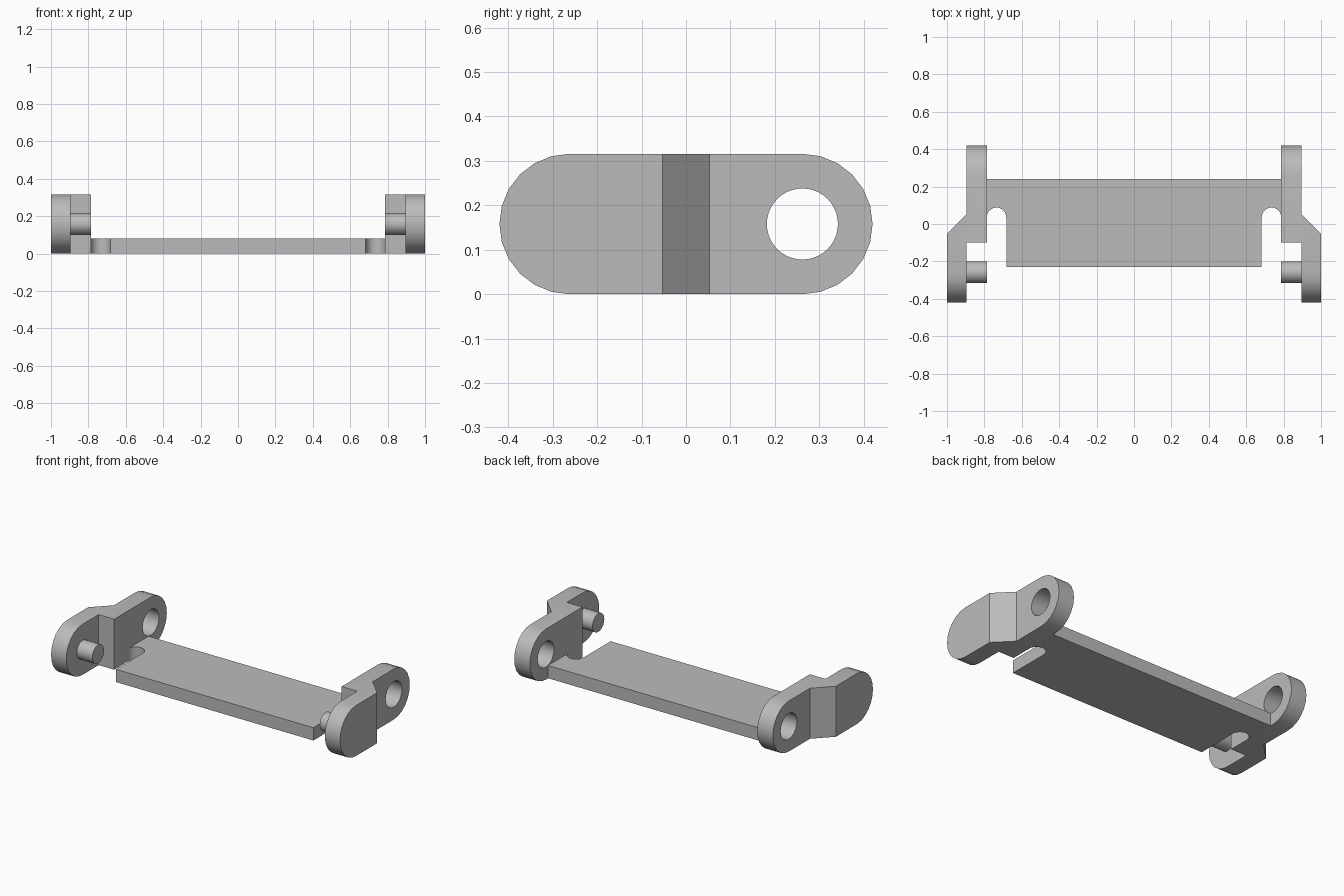
import bpy, bmesh
from math import pi, sin, cos, radians
from mathutils import Matrix

if "Cube" in bpy.data.objects:
    bpy.data.objects.remove(bpy.data.objects["Cube"])

grey = bpy.data.materials.new("plain grey")
grey.use_nodes = True
colour = (0.5, 0.5, 0.5, 1)
grey.diffuse_color = colour
grey.node_tree.nodes["Principled BSDF"].inputs["Base Color"].default_value = colour

RADIUS = 0.158      # rounded end of each side arm, also its half height
PIVOT = 0.262       # distance of hole and pin from the middle
INNER, MID, OUTER = 0.787, 0.895, 1.0


def arc(cx, cy, r, start, end, steps):
    """Points along a circular arc, angles in degrees."""
    angles = [radians(start + (end - start) * i / steps) for i in range(steps + 1)]
    return [(cx + r * cos(a), cy + r * sin(a)) for a in angles]


def prism(name, outline, low, high, axis="Z"):
    """Extrude a 2D outline along z, or a (y, z) outline along x."""
    bm = bmesh.new()
    place = (lambda u, v: (u, v, low)) if axis == "Z" else (lambda u, v: (low, u, v))
    shift = (0, 0, high - low) if axis == "Z" else (high - low, 0, 0)
    face = bm.faces.new([bm.verts.new(place(u, v)) for u, v in outline])
    top = bmesh.ops.extrude_face_region(bm, geom=[face])["geom"]
    bmesh.ops.translate(bm, vec=shift, verts=[g for g in top if isinstance(g, bmesh.types.BMVert)])
    bmesh.ops.recalc_face_normals(bm, faces=bm.faces)
    mesh = bpy.data.meshes.new(name)
    bm.to_mesh(mesh)
    bm.free()
    mesh.materials.append(grey)
    obj = bpy.data.objects.new(name, mesh)
    bpy.context.collection.objects.link(obj)
    return obj


def activate(obj):
    bpy.ops.object.select_all(action="DESELECT")
    obj.select_set(True)
    bpy.context.view_layer.objects.active = obj


def cut(obj, tool, operation):
    """Apply a boolean and throw the tool away."""
    activate(obj)
    mod = obj.modifiers.new("cut", "BOOLEAN")
    mod.object, mod.operation, mod.solver = tool, operation, "EXACT"
    bpy.ops.object.modifier_apply(modifier=mod.name)
    bpy.data.objects.remove(tool)


def finish(obj):
    activate(obj)
    bpy.ops.object.shade_smooth_by_angle(angle=radians(30))


def mirrored(obj, name):
    copy = obj.copy()
    copy.data = obj.data.copy()
    copy.name = name
    copy.data.transform(Matrix.Scale(-1, 4, (1, 0, 0)))
    copy.data.flip_normals()
    bpy.context.collection.objects.link(copy)
    finish(copy)


# Cranked side arm: plan outline trimmed to a rounded side outline
plan = [(INNER, 0.5), (INNER, -0.1), (MID, -0.1), (MID, -0.5),
        (OUTER, -0.5), (OUTER, -0.053), (MID, 0.053), (MID, 0.5)]
arm = prism("left_side_arm", plan, -0.1, 0.5)
rounded = arc(PIVOT, RADIUS, RADIUS, -90, 90, 12) + arc(-PIVOT, RADIUS, RADIUS, 90, 270, 12)
cut(arm, prism("side_trim", rounded, 0.6, 1.2, "X"), "INTERSECT")

# Pivot hole through the back of the arm
hole = arc(PIVOT, RADIUS, 0.08, 0, 360, 40)[:-1]
cut(arm, prism("hole_cutter", hole, 0.6, 1.2, "X"), "DIFFERENCE")
finish(arm)
mirrored(arm, "right_side_arm")

# Pin pointing inwards from the front of the arm
pin = prism("left_pin", arc(-PIVOT + 0.004, RADIUS, 0.058, 0, 360, 32)[:-1], INNER, MID + 0.01, "X")
finish(pin)
mirrored(pin, "right_pin")

# Thin base plate with a round-ended slot beside each arm
slot_r = (INNER - 0.683) / 2
slot_x = INNER - slot_r
right_half = [(0.683, -0.23)] + arc(slot_x, 0.036, slot_r, 180, 0, 16) + [(INNER, 0.24)]
left_half = [(-x, y) for x, y in reversed(right_half)]
plate = prism("base_plate", right_half + left_half, 0, 0.08)
finish(plate)
